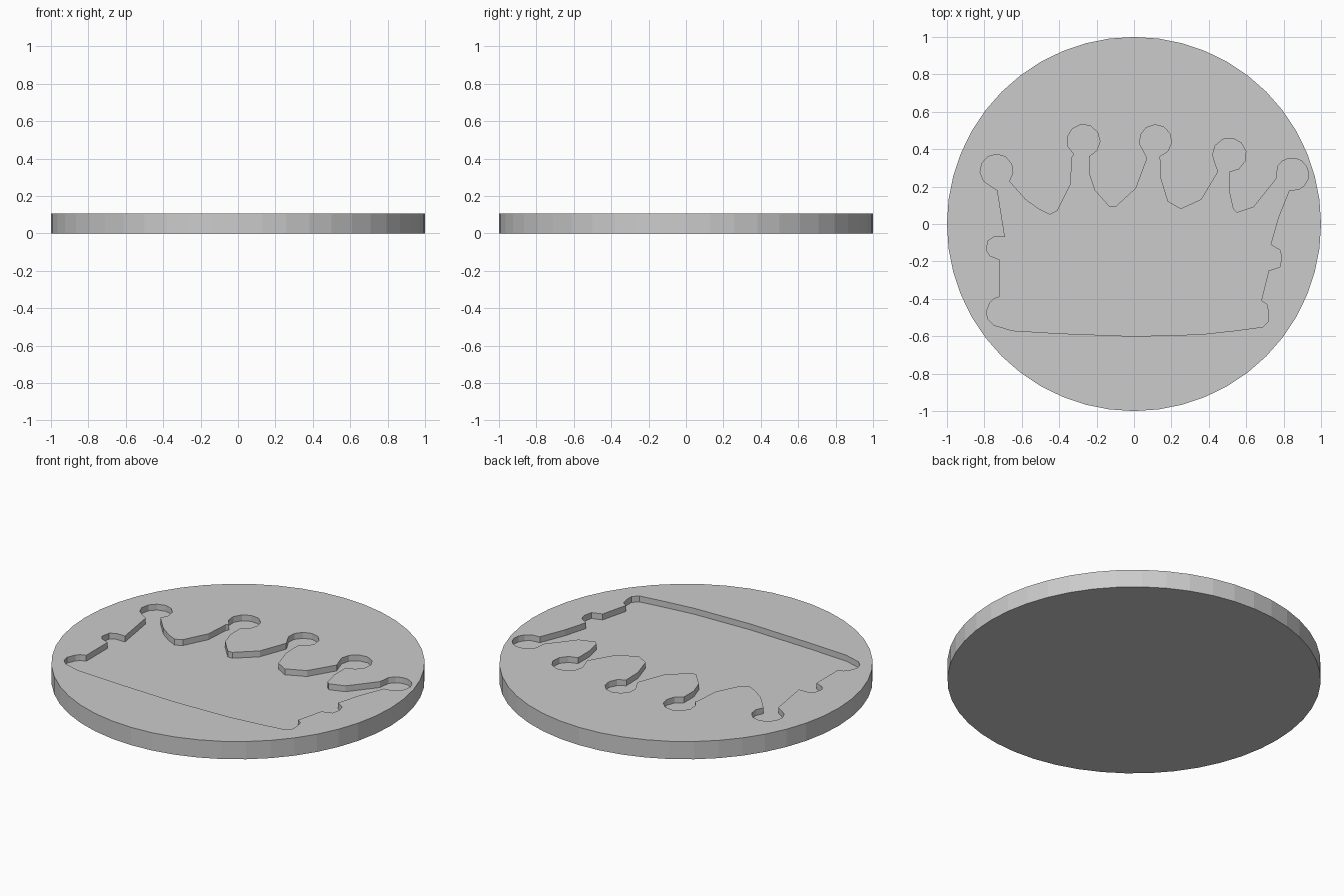
import bpy
import bmesh
from math import radians, cos, sin, tau

THICKNESS = 0.105
FLOOR = 0.07
SIDES = 48

default_cube = bpy.data.objects.get("Cube")
if default_cube:
    bpy.data.objects.remove(default_cube, do_unlink=True)


def make_material(name, colour):
    material = bpy.data.materials.new(name)
    material.use_nodes = True
    material.diffuse_color = colour
    shader = next(n for n in material.node_tree.nodes if n.type == "BSDF_PRINCIPLED")
    shader.inputs["Base Color"].default_value = colour
    return material


def make_prism(name, outline, bottom, top, material):
    """Extrude a flat outline straight up from bottom to top."""
    bm = bmesh.new()
    base = bm.faces.new([bm.verts.new((x, y, bottom)) for x, y in outline])
    raised = bmesh.ops.extrude_face_region(bm, geom=[base], use_keep_orig=True)
    moved = [v for v in raised["geom"] if isinstance(v, bmesh.types.BMVert)]
    bmesh.ops.translate(bm, verts=moved, vec=(0, 0, top - bottom))
    bmesh.ops.recalc_face_normals(bm, faces=bm.faces)
    mesh = bpy.data.meshes.new(name)
    bm.to_mesh(mesh)
    bm.free()
    mesh.materials.append(material)
    part = bpy.data.objects.new(name, mesh)
    bpy.context.collection.objects.link(part)
    return part


def arc(x, y, radius, start, end, steps=9):
    """Clockwise arc of points around a centre, angles in degrees."""
    angles = [radians(start + (end - start) * i / steps) for i in range(steps + 1)]
    return [(x + radius * cos(a), y + radius * sin(a)) for a in angles]


# Left edge of the crown, from the band up to the first spike
left_edge = [
    (-.65, -.57), (-.75, -.54), (-.78, -.51), (-.79, -.47), (-.77, -.42),
    (-.75, -.4), (-.72, -.39), (-.72, -.19), (-.77, -.17), (-.79, -.14),
    (-.78, -.09), (-.75, -.07), (-.69, -.07), (-.73, .18),
]

# Round knobs on the five spikes: centre, radius, start and end angle
knobs = [
    arc(-.735, .285, .088, 250, -40),
    arc(-.27, .445, .088, 235, -70),
    arc(.115, .445, .086, 225, -75),
    arc(.51, .37, .09, 215, -90),
    arc(.845, .265, .088, 150, -65),
]

# Valleys between neighbouring spikes
valleys = [
    [(-.58, .13), (-.51, .08), (-.45, .05), (-.41, .07), (-.34, .21), (-.33, .36)],
    [(-.24, .27), (-.21, .18), (-.13, .09), (-.1, .09), (.01, .19), (.07, .35)],
    [(.14, .25), (.18, .12), (.25, .08), (.36, .13), (.45, .28)],
    [(.51, .17), (.53, .08), (.55, .06), (.64, .09), (.76, .24)],
]

# Right edge of the crown, down to the slightly bowed base
right_edge = [
    (.83, .18), (.77, .03), (.73, -.11), (.78, -.14), (.79, -.18), (.78, -.23),
    (.72, -.25), (.68, -.41), (.71, -.43), (.72, -.48), (.72, -.52), (.69, -.55),
]
base_edge = [(.54, -.57), (.36, -.59), (0, -.6), (-.4, -.585)]

crown_outline = list(left_edge)
for index, knob in enumerate(knobs):
    crown_outline += knob
    if index < len(valleys):
        crown_outline += valleys[index]
crown_outline += right_edge + base_edge

# Round disc body
grey = make_material("plain grey", (0.6, 0.6, 0.6, 1))
circle = [(cos(tau * i / SIDES), sin(tau * i / SIDES)) for i in range(SIDES)]
disc = make_prism("crown_disc", circle, 0, THICKNESS, grey)

# Crown-shaped recess sunk into the top
cutter = make_prism("crown_cutter", crown_outline, FLOOR, THICKNESS * 2, grey)
cutter.hide_render = True
recess = disc.modifiers.new("crown recess", "BOOLEAN")
recess.operation = "DIFFERENCE"
recess.solver = "EXACT"
recess.object = cutter
bpy.context.view_layer.objects.active = disc
bpy.ops.object.modifier_apply(modifier=recess.name)
bpy.data.objects.remove(cutter, do_unlink=True)
